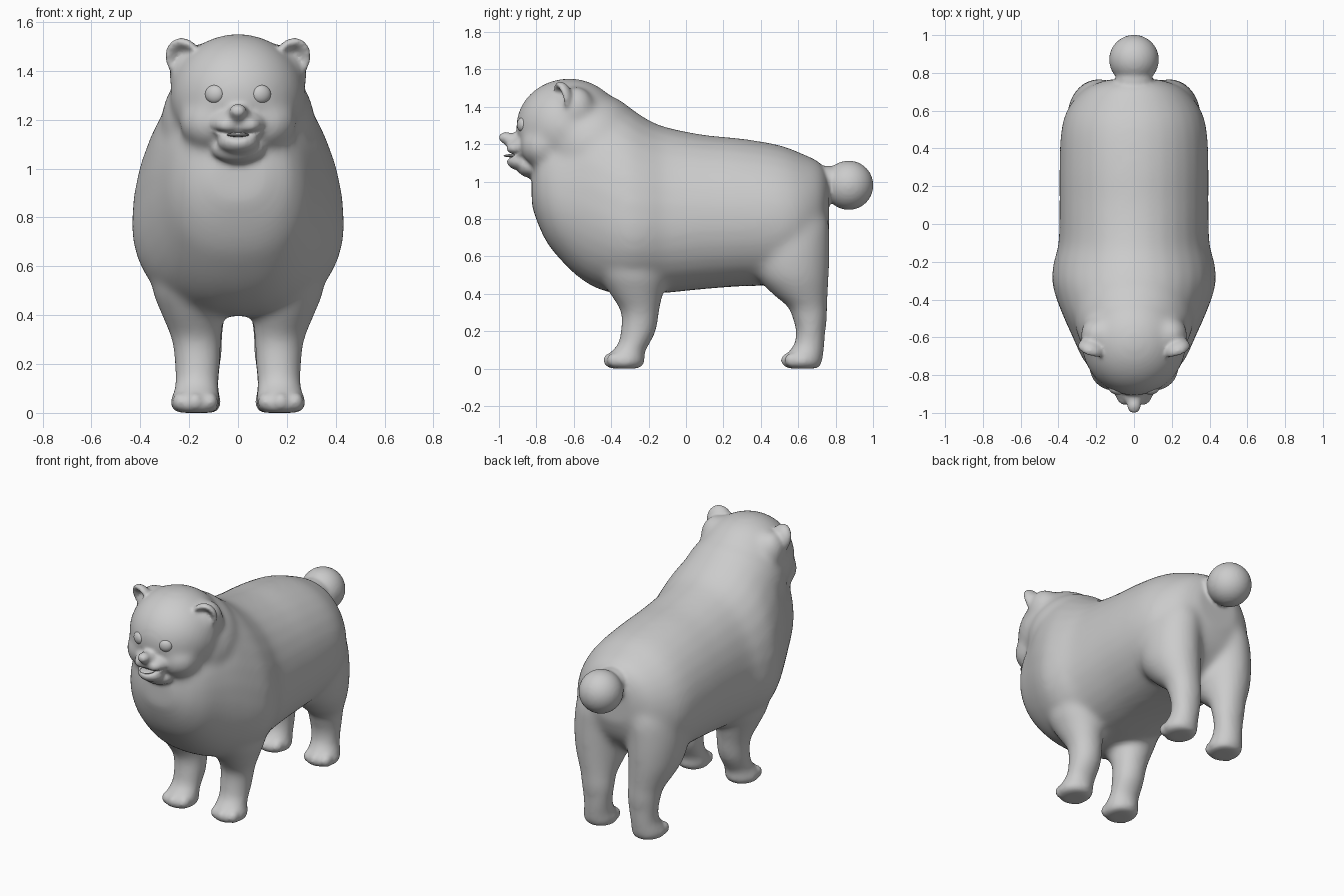
import bpy, bmesh, math
from mathutils import Matrix, Vector, Euler

if "Cube" in bpy.data.objects:
    bpy.data.objects.remove(bpy.data.objects["Cube"], do_unlink=True)

fur = bpy.data.materials.new("light grey")
fur.use_nodes = True
GREY = (0.6, 0.6, 0.6, 1)
fur.diffuse_color = GREY
fur.node_tree.nodes["Principled BSDF"].inputs["Base Color"].default_value = GREY

TURN = [2 * math.pi * k / 32 for k in range(32)]


def spline(rows, steps=4):
    """Catmull-Rom interpolation of profile rows."""
    out = []
    for i in range(len(rows) - 1):
        p0, p1, p2, p3 = (rows[min(max(i + k, 0), len(rows) - 1)] for k in (-1, 0, 1, 2))
        for s in range(steps):
            t = s / steps
            out.append([b + 0.5 * t * (c - a + t * (2*a - 5*b + 4*c - d + t * (3*(b - c) + d - a)))
                        for a, b, c, d in zip(p0, p1, p2, p3)])
    return out + [list(rows[-1])]


def skin(bm, rings):
    """Bridge rings of points into a closed tube."""
    loops = [[bm.verts.new(p) for p in r] for r in rings]
    n = len(loops[0])
    faces = [bm.faces.new((a[i], a[(i + 1) % n], b[(i + 1) % n], b[i]))
             for a, b in zip(loops, loops[1:]) for i in range(n)]
    faces += [bm.faces.new(loops[0][::-1]), bm.faces.new(loops[-1])]
    bmesh.ops.recalc_face_normals(bm, faces=faces)


def ball(bm, centre, radii, rot=(0, 0, 0), cup=False):
    """Ellipsoid; cup hollows out its front side."""
    m = Matrix.LocRotScale(Vector(centre), Euler(rot), Vector(radii))
    rings = []
    for k in range(17):
        tilt = 0.04 + (math.pi - 0.08) * k / 16
        ring = [Vector((math.sin(tilt) * math.cos(a), math.sin(tilt) * math.sin(a), -math.cos(tilt)))
                for a in TURN]
        if cup:
            for p in ring:
                p.y += 1.4 * max(-p.y, 0) ** 3
        rings.append([m @ p for p in ring])
    skin(bm, rings)


def torso_ring(y, bottom, top, width, middle):
    """Cross-section with a round back and a fuller belly."""
    ring = []
    for a in TURN:
        c, s = math.cos(a), math.sin(a)
        x = width * (c if s > 0 else math.copysign(abs(c) ** 0.78, c))
        ring.append((x, y, middle + s * (top - middle if s > 0 else middle - bottom)))
    return ring


def to_mesh(name, bm):
    me = bpy.data.meshes.new(name)
    bm.to_mesh(me)
    bm.free()
    return me


def add_object(name, me):
    me.materials.clear()
    me.materials.append(fur)
    me.shade_smooth()
    ob = bpy.data.objects.new(name, me)
    bpy.context.scene.collection.objects.link(ob)
    return ob


def fuse(name, bm, voxel, rounds):
    """Merge overlapping volumes into one smoothed skin."""
    ob = add_object("blend", to_mesh("blend", bm))
    mod = ob.modifiers.new("merge", "REMESH")
    mod.mode = "VOXEL"
    mod.voxel_size = voxel
    mod = ob.modifiers.new("soften", "SMOOTH")
    mod.factor = 0.5
    mod.iterations = rounds
    dg = bpy.context.evaluated_depsgraph_get()
    me = bpy.data.meshes.new_from_object(ob.evaluated_get(dg))
    me.name = name
    bpy.data.objects.remove(ob, do_unlink=True)
    return me


# Torso: y, bottom, top, half width, height of widest point
torso = [(-.825, .87, 1.05, .11, .96), (-.79, .77, 1.25, .20, .96), (-.75, .685, 1.28, .245, .94),
         (-.7, .615, 1.32, .28, .92), (-.6, .51, 1.42, .325, .89), (-.5, .44, 1.5, .37, .85),
         (-.4, .405, 1.455, .41, .80), (-.3, .395, 1.395, .435, .77), (-.2, .40, 1.33, .425, .77),
         (-.1, .405, 1.29, .40, .78), (.1, .425, 1.25, .395, .80), (.3, .44, 1.23, .395, .80),
         (.5, .45, 1.195, .385, .80), (.62, .51, 1.15, .345, .80), (.72, .62, 1.10, .255, .83),
         (.765, .74, 1.03, .14, .88)]
bm = bmesh.new()
skin(bm, [torso_ring(*row) for row in spline(torso)])

# Legs: height, centre x, centre y, half width, half depth
front_leg = [(0, .17, -.33, .085, .09), (.015, .175, -.33, .102, .108), (.05, .175, -.33, .106, .112),
             (.085, .17, -.315, .094, .094), (.13, .168, -.28, .09, .085), (.2, .165, -.255, .095, .096),
             (.3, .17, -.245, .103, .102), (.4, .187, -.265, .125, .142), (.5, .2, -.28, .15, .18),
             (.62, .21, -.3, .14, .17), (.75, .2, -.3, .12, .15)]
hind_leg = [(0, .165, .625, .085, .09), (.015, .172, .62, .102, .108), (.05, .172, .62, .106, .112),
            (.085, .17, .64, .094, .097), (.13, .165, .66, .088, .083), (.2, .163, .667, .094, .08),
            (.27, .165, .662, .102, .094), (.33, .17, .65, .108, .106), (.4, .18, .61, .13, .15),
            (.5, .19, .57, .155, .195), (.65, .19, .555, .165, .212), (.8, .175, .56, .155, .2),
            (.95, .15, .55, .12, .14)]
for side in (-1, 1):
    for leg in (front_leg, hind_leg):
        skin(bm, [[(side * (cx + rx * math.cos(a)), cy + ry * math.sin(a), z) for a in TURN]
                  for z, cx, cy, rx, ry in spline(leg)])

# Skull, neck, cheeks and swellings behind the ears
ball(bm, (0, -.625, 1.29), (.278, .285, .262))
ball(bm, (0, -.5, 1.19), (.315, .29, .285))
for side in (-1, 1):
    ball(bm, (side * .10, -.76, 1.19), (.14, .128, .12))
    ball(bm, (side * .195, -.59, 1.39), (.09, .10, .12))
torso_mesh = fuse("torso", bm, .017, 18)

# Face, ears, toes and tail
bm = bmesh.new()
ball(bm, (0, -.87, 1.18), (.115, .08, .07))
ball(bm, (0, -.905, 1.22), (.05, .078, .042))
ball(bm, (0, -.962, 1.235), (.036, .041, .03))
ball(bm, (0, -.88, 1.11), (.085, .08, .052))
ball(bm, (0, -.83, 1.08), (.11, .075, .06))
for side in (-1, 1):
    ball(bm, (side * .042, -.91, 1.178), (.052, .05, .036))
    ball(bm, (side * .22, -.66, 1.445), (.078, .055, .093), (.3, side * .25, side * .4), True)
    for toe in (-1, 0, 1):
        for y in (-.395, .555):
            ball(bm, (side * .175 + toe * .058, y + abs(toe) * .02, .045), (.036, .048, .04))
ball(bm, (0, .755, 1.0), (.10, .10, .085))
ball(bm, (0, .87, .98), (.132, .132, .132))
bm.from_mesh(torso_mesh)
body_mesh = fuse("body", bm, .0108, 5)

# Smiling mouth pressed into the muzzle
for v in body_mesh.vertices:
    x, y, z = v.co
    if y < -.8 and abs(x) < .12:
        gap = .008 + .007 * math.exp(-(x / .04) ** 2)
        off = (z - 1.137 - 2.2 * x * x) / gap
        v.co.y += .026 * math.exp(-off ** 2) * (1 - (x / .12) ** 2)
add_object("body", body_mesh)

# Eyes and tongue
for side, name in ((-1, "right_eye"), (1, "left_eye")):
    bm = bmesh.new()
    ball(bm, (side * .096, -.876, 1.304), (.04, .026, .038), (0, 0, side * .35))
    add_object(name, to_mesh(name, bm))
bm = bmesh.new()
ball(bm, (0, -.925, 1.138), (.045, .05, .009))
add_object("tongue", to_mesh("tongue", bm))
